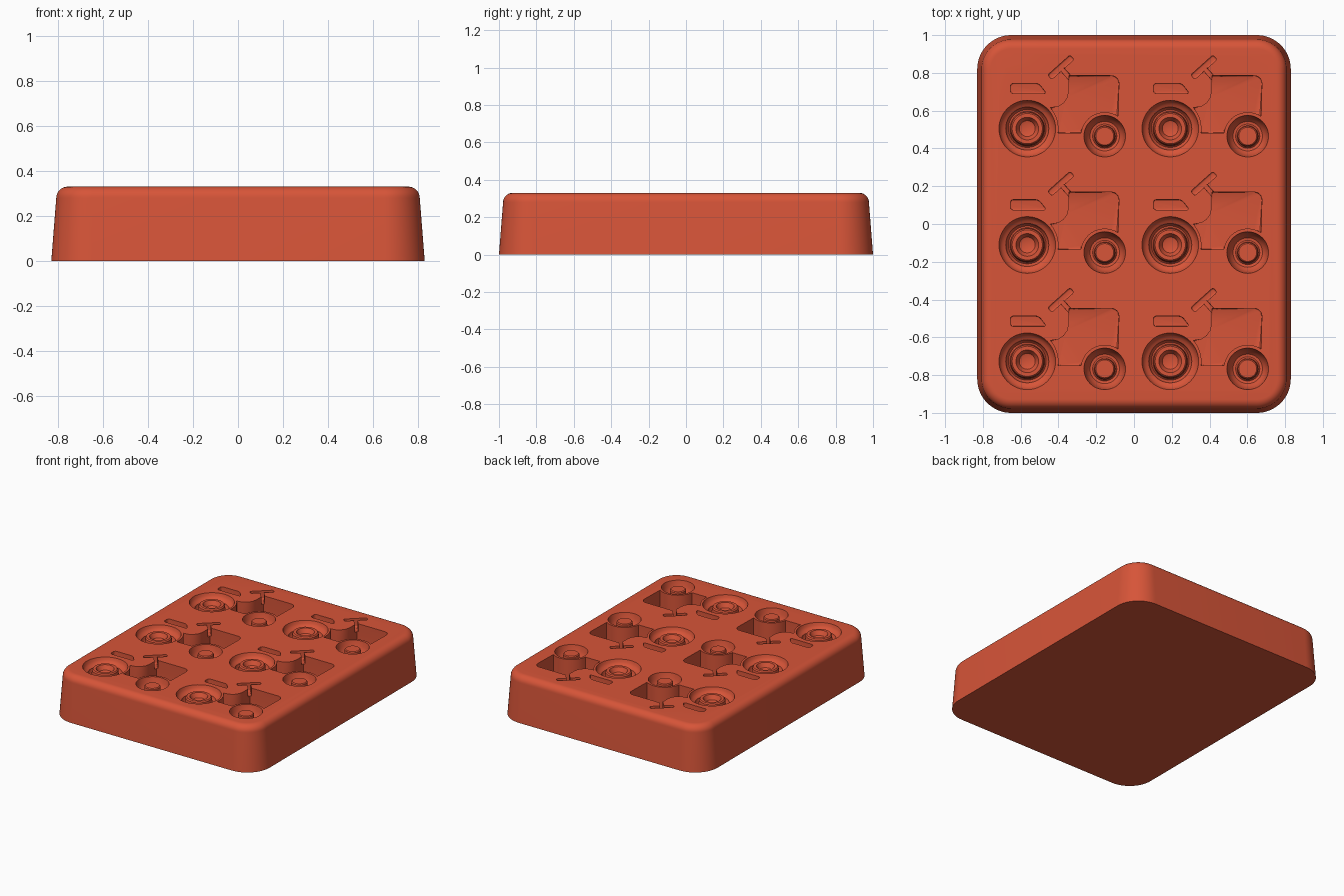
import bpy, bmesh
from math import sin, cos, pi, radians

cube = bpy.data.objects.get("Cube")
if cube:
    bpy.data.objects.remove(cube, do_unlink=True)

TOP = 0.33           # height of the mould
PITCH = (0.757, -0.616)  # spacing of the cavities
REAR = (-0.565, 0.505)
FRONT = (-0.155, 0.465)

clay = bpy.data.materials.new("terracotta red")
clay.use_nodes = True
clay.diffuse_color = (0.68, 0.09, 0.04, 1)
clay.node_tree.nodes["Principled BSDF"].inputs["Base Color"].default_value = clay.diffuse_color


def make_object(name, bm):
    bmesh.ops.recalc_face_normals(bm, faces=bm.faces)
    mesh = bpy.data.meshes.new(name)
    bm.to_mesh(mesh)
    bm.free()
    mesh.materials.append(clay)
    obj = bpy.data.objects.new(name, mesh)
    bpy.context.collection.objects.link(obj)
    return obj


def arc(centre, r, start, end, n=12):
    angles = [radians(start + (end - start) * i / n) for i in range(n + 1)]
    return [(centre[0] + r * cos(a), centre[1] + r * sin(a)) for a in angles]


def loft(bm, rings):
    """Skin a stack of equal rings and cap both ends."""
    loops = [[bm.verts.new(p) for p in ring] for ring in rings]
    n = len(loops[0])
    for low, high in zip(loops, loops[1:]):
        for i in range(n):
            j = (i + 1) % n
            bm.faces.new((low[i], low[j], high[j], high[i]))
    bm.faces.new(loops[0][::-1])
    bm.faces.new(loops[-1])


def rounded_ring(inset, z, radius=0.18):
    x, y, r = 0.83 - radius, 1.0 - radius, radius - inset
    ring = []
    for k, (sx, sy) in enumerate(((1, 1), (-1, 1), (-1, -1), (1, -1))):
        ring += arc((sx * x, sy * y), r, 90 * k, 90 * k + 90, 16)
    return [(px, py, z) for px, py in ring]


def repeat(obj):
    """Lay the cutter out in two columns and three rows."""
    for axis, count in ((0, 2), (1, 3)):
        mod = obj.modifiers.new("grid", 'ARRAY')
        mod.count = count
        mod.use_relative_offset = False
        mod.use_constant_offset = True
        offset = [0, 0, 0]
        offset[axis] = PITCH[axis]
        mod.constant_offset_displace = offset
    obj.hide_render = True
    return obj


def pocket(name, outline, depth, fillet, corner=0):
    """Cutter with a flat floor that is filleted into its walls."""
    bm = bmesh.new()
    loft(bm, [[(x, y, z) for x, y in outline] for z in (TOP - depth, TOP + 0.1)])
    if corner:
        upright = [e for e in bm.edges if abs(e.verts[0].co.z - e.verts[1].co.z) > 0.01]
        bmesh.ops.bevel(bm, geom=upright, offset=corner, segments=5, profile=0.5,
                        affect='EDGES', clamp_overlap=True)
    floor = [e for e in bm.edges if all(v.co.z < TOP - depth + 0.001 for v in e.verts)]
    bmesh.ops.bevel(bm, geom=floor, offset=fillet, segments=4, profile=0.5,
                    affect='EDGES', clamp_overlap=True)
    return repeat(make_object(name, bm))


def wheel(name, centre, profile, n=48):
    """Cutter turned from radius and depth pairs, from hub to rim."""
    bm = bmesh.new()
    profile = profile + [(profile[-1][0], -0.1)]
    loft(bm, [[(x, y, TOP - d) for x, y in arc(centre, r, 0, 360 - 360 / n, n - 1)]
              for r, d in profile])
    return repeat(make_object(name, bm))


def bar(a, b, half):
    dx, dy = b[0] - a[0], b[1] - a[1]
    length = (dx * dx + dy * dy) ** 0.5
    nx, ny = -dy / length * half, dx / length * half
    return [(a[0] - nx, a[1] - ny), (b[0] - nx, b[1] - ny),
            (b[0] + nx, b[1] + ny), (a[0] + nx, a[1] + ny)]


# Mould block with drafted sides and a rounded top edge
bm = bmesh.new()
levels = [(0, 0), (0.022, TOP - 0.05)]
levels += [(0.022 + 0.05 * (1 - cos(t)), TOP - 0.05 + 0.05 * sin(t))
           for t in [pi / 2 * i / 8 for i in range(1, 9)]]
loft(bm, [rounded_ring(i, z) for i, z in levels])
block = make_object("mould_block", bm)

# Tractor body, hugging both wheels
body = [(-0.345, 0.785)] + arc((-0.12, 0.745), 0.04, 90, 0, 6)
body += arc(FRONT, 0.127, 56, 172) + arc(REAR, 0.165, -8, 42)
body += [(-0.40, 0.622), (-0.372, 0.64), (-0.353, 0.667), (-0.345, 0.70)]

cutters = [
    pocket("body_cutter", body, 0.2, 0.025),
    # Stepped tyre, raised hub ring and dimple
    wheel("rear_wheel_cutter", REAR, [
        (0.028, 0.05), (0.042, 0.045), (0.054, 0.025), (0.06, 0.014), (0.08, 0.014),
        (0.087, 0.022), (0.092, 0.07), (0.1, 0.078), (0.108, 0.07), (0.114, 0.046),
        (0.124, 0.04), (0.136, 0.032), (0.145, 0.018), (0.15, 0)]),
    # Rounded tyre groove around a flat hub
    wheel("front_wheel_cutter", FRONT, [
        (0.047, 0.012), (0.053, 0.018), (0.056, 0.07), (0.064, 0.08), (0.078, 0.078),
        (0.092, 0.062), (0.103, 0.036), (0.11, 0)]),
    pocket("seat_cutter", [(-0.655, 0.69), (-0.462, 0.69), (-0.505, 0.745), (-0.655, 0.745)],
           0.06, 0.012, 0.018),
    pocket("steering_wheel_cutter", bar((-0.446, 0.777), (-0.328, 0.883), 0.016),
           0.06, 0.008, 0.012),
    pocket("steering_column_cutter", bar((-0.388, 0.828), (-0.32, 0.752), 0.012), 0.06, 0.006),
]

# Sink the cavities into the block
for cutter in cutters:
    mod = block.modifiers.new(cutter.name, 'BOOLEAN')
    mod.operation = 'DIFFERENCE'
    mod.solver = 'EXACT'
    mod.object = cutter
depsgraph = bpy.context.evaluated_depsgraph_get()
mesh = bpy.data.meshes.new_from_object(block.evaluated_get(depsgraph))
block.modifiers.clear()
block.data = mesh
for cutter in cutters:
    bpy.data.objects.remove(cutter, do_unlink=True)

bpy.ops.object.select_all(action='DESELECT')
block.select_set(True)
bpy.context.view_layer.objects.active = block
bpy.ops.object.shade_smooth_by_angle(angle=radians(35))
